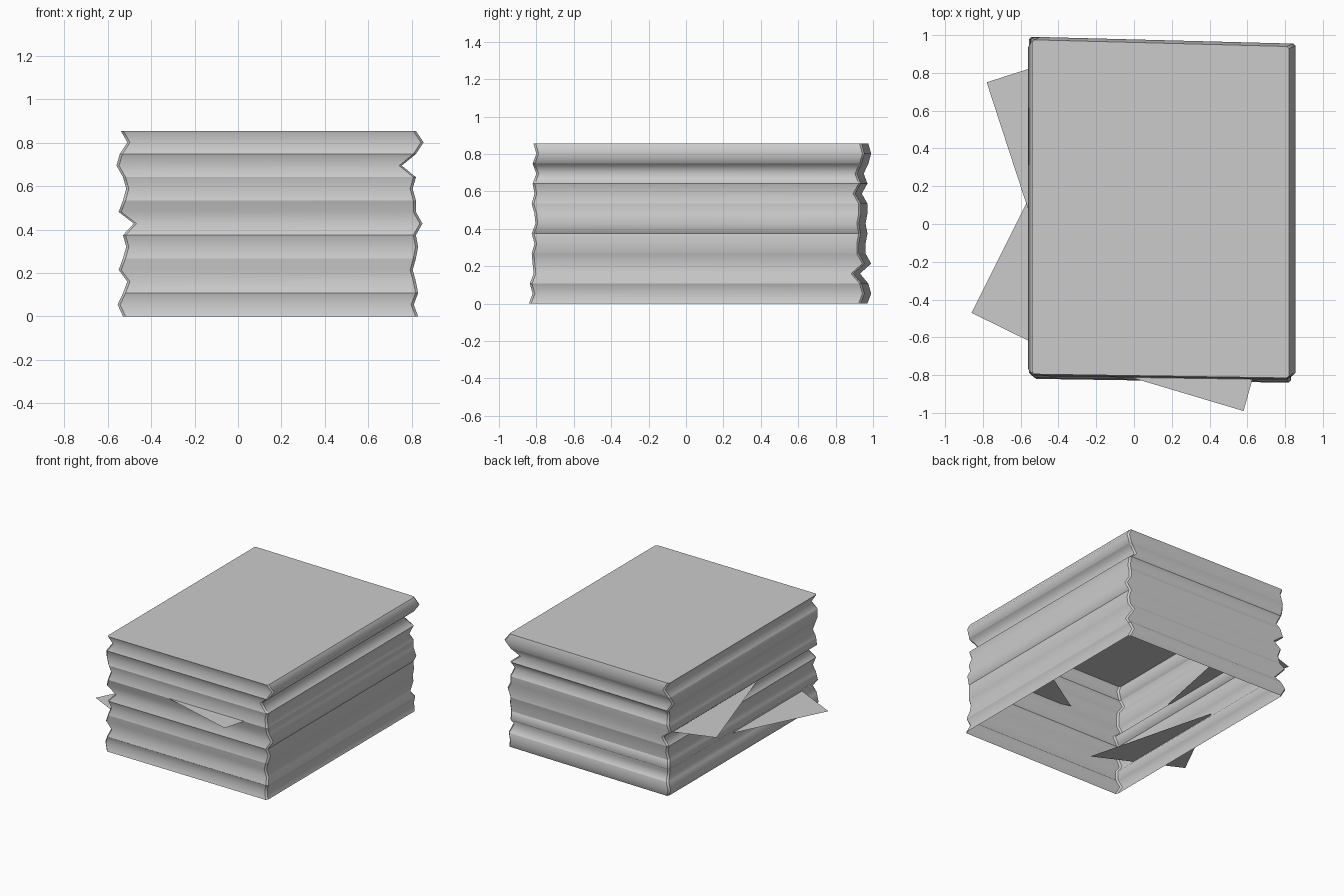
import bpy
import bmesh

cube = bpy.data.objects.get("Cube")
if cube:
    bpy.data.objects.remove(cube, do_unlink=True)


def make_material(name, value):
    mat = bpy.data.materials.new(name)
    mat.use_nodes = True
    colour = (value, value, value, 1)
    mat.diffuse_color = colour
    mat.node_tree.nodes["Principled BSDF"].inputs["Base Color"].default_value = colour
    return mat


def make_object(name, bm, mat):
    mesh = bpy.data.meshes.new(name)
    bm.to_mesh(mesh)
    bm.free()
    mesh.materials.append(mat)
    obj = bpy.data.objects.new(name, mesh)
    bpy.context.collection.objects.link(obj)
    return obj


paper = make_material("paper grey", 0.6)

# Ragged sides: distance of each paper edge from the centre, in hundredths,
# listed from the bottom layer to the top one
left = [53, 55.5, 53, 51, 55, 53, 51.5, 53, 48, 55, 53, 51.5, 53, 56, 54.5, 51, 54]
right = [83, 81, 83, 82, 80.5, 82, 83, 82, 85, 82, 82, 80.5, 82, 75.5, 82, 85.5, 82]
front = [84, 82, 83.5, 81.5, 82, 82.5, 81, 82.5, 80.5, 81, 82.5, 81, 82, 80, 82, 80, 81.5]
back = [97, 99, 97.5, 93, 99, 96, 96, 97, 96, 97, 97, 94, 97, 95, 97.5, 99, 97.5]
sharp_layers = {2, 5, 7, 10, 12, 14, 16}
HEIGHT = 0.855
CHAMFER = 0.012
FRONT_SKEW = 0.02
BACK_SKEW = 0.035


def layer_outline(l, r, f, b):
    """Chamfered, slightly skewed sheet outline, counter-clockwise."""
    l, r, f, b = -l / 100, r / 100, -f / 100, b / 100
    c = CHAMFER
    fl, br = f + FRONT_SKEW, b - BACK_SKEW
    return [(l + c, fl), (r - c, f), (r, f + c), (r, br - c),
            (r - c, br), (l + c, b), (l, b - c), (l, fl + c)]


# Paper stack: rippled walls with a closed top and an open underside
bm = bmesh.new()
rings = []
for i, sizes in enumerate(zip(left, right, front, back)):
    z = HEIGHT * i / (len(left) - 1)
    rings.append([bm.verts.new((x, y, z)) for x, y in layer_outline(*sizes)])
for lower, upper in zip(rings, rings[1:]):
    for k in range(len(lower)):
        n = (k + 1) % len(lower)
        bm.faces.new((lower[k], lower[n], upper[n], upper[k]))
        bm.edges.get((lower[k], upper[k])).smooth = False
bm.faces.new(rings[-1])
for i in sharp_layers:
    ring = rings[i]
    for k in range(len(ring)):
        bm.edges.get((ring[k - 1], ring[k])).smooth = False
for face in bm.faces:
    face.smooth = True
make_object("paper_stack", bm, paper)

# Loose sheets: flat corners of paper poking out between the layers
loose_sheets = {
    "front_loose_sheet": (0.535, [(0.58, -0.99), (0.79, -0.24), (-0.09, -0.79)]),
    "upper_side_loose_sheet": (0.425, [(-0.78, 0.75), (-0.47, -0.2), (-0.25, 0.92)]),
    "lower_side_loose_sheet": (0.18, [(-0.86, -0.47), (-0.25, -0.77), (-0.51, 0.23)]),
}
for name, (z, corners) in loose_sheets.items():
    bm = bmesh.new()
    bm.faces.new([bm.verts.new((x, y, z)) for x, y in corners])
    make_object(name, bm, paper)
